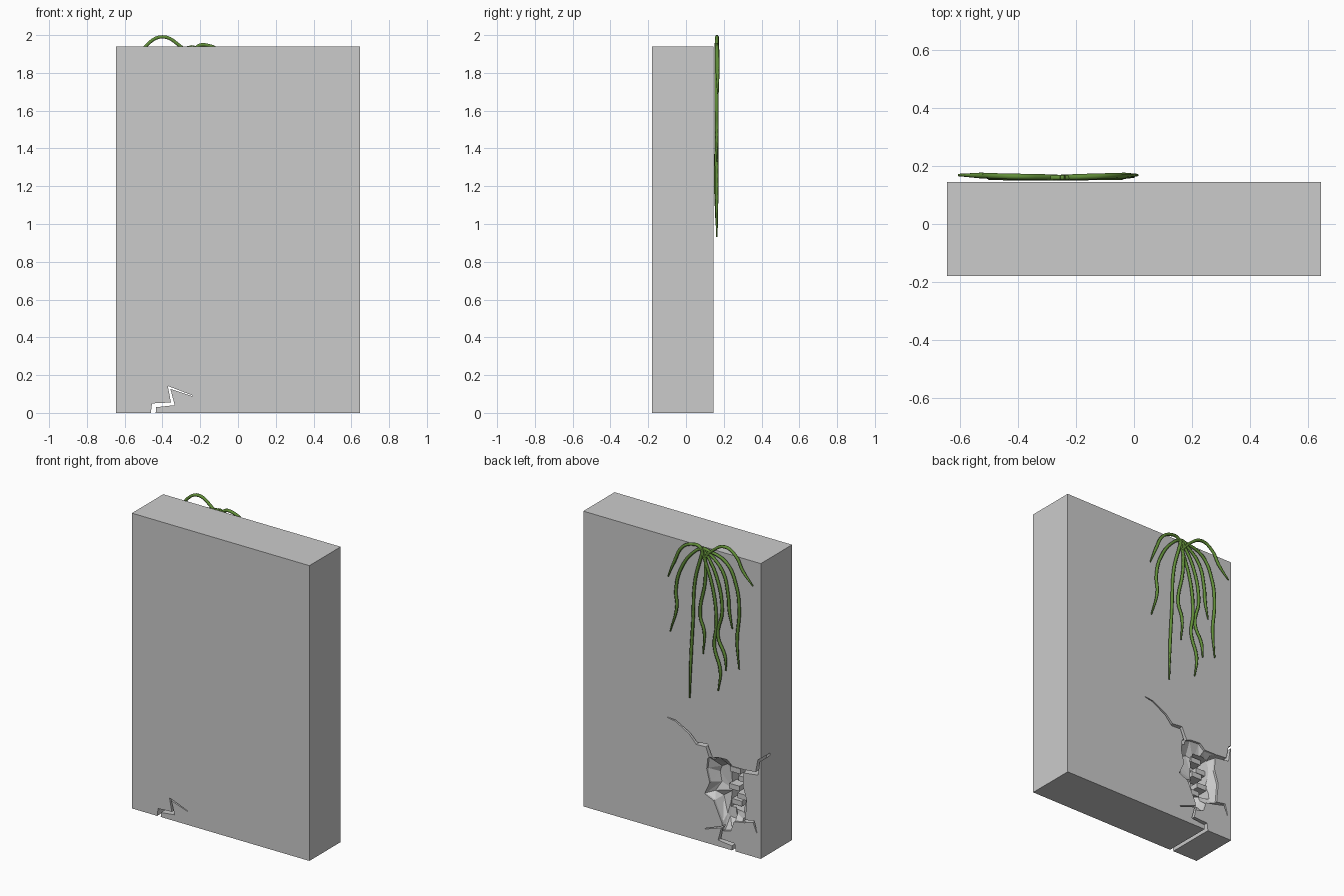
import bpy, bmesh, random
from mathutils import Vector

if "Cube" in bpy.data.objects:
    bpy.data.objects.remove(bpy.data.objects["Cube"])

random.seed(4)
BACK = 0.145   # y of the damaged face


def mesh_object(name, bm):
    bmesh.ops.recalc_face_normals(bm, faces=bm.faces)
    me = bpy.data.meshes.new(name)
    bm.to_mesh(me)
    bm.free()
    ob = bpy.data.objects.new(name, me)
    bpy.context.collection.objects.link(ob)
    return ob


def box(name, x0, x1, y0, y1, z0, z1):
    bm = bmesh.new()
    bmesh.ops.create_cube(bm, size=1)
    for v in bm.verts:
        v.co = ((x0 + x1) / 2 + v.co.x * (x1 - x0),
                (y0 + y1) / 2 + v.co.y * (y1 - y0),
                (z0 + z1) / 2 + v.co.z * (z1 - z0))
    return mesh_object(name, bm)


def crack_cutter(path, w0, w1, y0, y1=0.2):
    """Tapered zigzag ribbon in the xz plane, extruded along y."""
    pts = [Vector(p) for p in path]
    bm = bmesh.new()
    rings = []
    for i, p in enumerate(pts):
        a = (p - pts[i - 1]).normalized() if i else (pts[1] - p).normalized()
        b = (pts[i + 1] - p).normalized() if i < len(pts) - 1 else a
        na, nb = Vector((-a.y, a.x)), Vector((-b.y, b.x))
        n = (na + nb).normalized()
        half = (w0 + (w1 - w0) * i / (len(pts) - 1)) / 2
        off = n * half / max(n.dot(na), 0.45)
        q, r = p + off, p - off
        rings.append([bm.verts.new(c) for c in (
            (q.x, y0, q.y), (r.x, y0, r.y), (r.x, y1, r.y), (q.x, y1, q.y))])
    for s, t in zip(rings, rings[1:]):
        for k in range(4):
            bm.faces.new((s[k], s[(k + 1) % 4], t[(k + 1) % 4], t[k]))
    bm.faces.new(rings[0])
    bm.faces.new(rings[-1])
    return mesh_object("crack_cutter", bm)


def hole_cutter(outline):
    """Broken plaster: straight mouth, ragged sloping sides, faceted floor."""
    bm = bmesh.new()
    c = Vector((-0.40, 0.36))
    mouth, lip, floor = [], [], []
    for x, z in outline:
        k = random.uniform(0.6, 0.85)
        mouth.append(bm.verts.new((x, 0.2, z)))
        lip.append(bm.verts.new((x, BACK - 0.015, z)))
        floor.append(bm.verts.new((c.x + (x - c.x) * k, random.uniform(0.06, 0.1),
                                   c.y + (z - c.y) * k)))
    n = len(outline)
    mid = bm.verts.new((c.x, 0.07, c.y))
    bm.faces.new(mouth)
    for i in range(n):
        j = (i + 1) % n
        bm.faces.new((mouth[i], mouth[j], lip[j], lip[i]))
        bm.faces.new((lip[i], lip[j], floor[j]))
        bm.faces.new((lip[i], floor[j], floor[i]))
        bm.faces.new((floor[i], floor[j], mid))
    return mesh_object("hole_cutter", bm)


def cut(target, cutter):
    m = target.modifiers.new("cut", 'BOOLEAN')
    m.operation, m.solver, m.object = 'DIFFERENCE', 'EXACT', cutter
    bpy.context.view_layer.objects.active = target
    bpy.ops.object.modifier_apply(modifier=m.name)
    bpy.data.objects.remove(cutter)


# Wall slab
wall = box("wall", -0.645, 0.645, -0.18, BACK, 0, 1.94)

# Broken hole in the back and the deeper slot behind it
cut(wall, hole_cutter([
    (-.26, .56), (-.33, .583), (-.4, .587), (-.44, .553), (-.52, .554), (-.514, .447),
    (-.543, .356), (-.529, .206), (-.449, .191), (-.427, .126), (-.375, .11),
    (-.361, .165), (-.303, .291), (-.237, .32), (-.274, .402), (-.252, .488)]))
cut(wall, box("slot_cutter", -0.5, -0.385, 0.0, 0.115, 0.25, 0.53))

# Cracks: the lowest runs right through the wall, the rest are shallow
cut(wall, crack_cutter([(-.45, -.02), (-.445, .04), (-.345, .048), (-.365, .135),
                        (-.24, .09)], .028, .004, -0.3))
cut(wall, crack_cutter([(-.29, .55), (-.252, .64), (-.179, .635), (-.128, .687),
                        (-.026, .742), (.033, .75)], .024, .004, 0.1))
cut(wall, crack_cutter([(-.5, .54), (-.616, .553), (-.631, .642), (-.67, .667)],
                       .022, .012, 0.05))
cut(wall, crack_cutter([(-.5, .21), (-.594, .23), (-.616, .164)], .02, .004, 0.1))

# Bricks exposed inside the slot
for i in range(5):
    z = 0.265 + i * 0.054
    x = -0.505 if i % 2 else -0.455
    box("brick_%d" % (i + 1), x, x + 0.075, 0.02, 0.07 + 0.012 * (i % 3), z, z + 0.034)

# Hanging vines, as (x, z) paths
green = bpy.data.materials.new("vine_green")
green.diffuse_color = (0.12, 0.27, 0.04, 1)
green.use_nodes = True
green.node_tree.nodes["Principled BSDF"].inputs["Base Color"].default_value = green.diffuse_color
vines = [
    [(-.24, 1.9), (-.21, 1.943), (-.157, 1.945), (-.091, 1.91), (-.033, 1.8), (.012, 1.69)],
    [(-.24, 1.94), (-.186, 1.91), (-.077, 1.762), (-.04, 1.607), (-.048, 1.51), (0, 1.33)],
    [(-.24, 1.94), (-.223, 1.88), (-.179, 1.71), (-.164, 1.44), (-.15, 1.2), (-.142, .93)],
    [(-.25, 1.94), (-.252, 1.73), (-.215, 1.49), (-.244, 1.397), (-.237, 1.244)],
    [(-.22, 1.94), (-.31, 1.68), (-.332, 1.454), (-.317, 1.318), (-.361, 1.165), (-.346, 1.03)],
    [(-.24, 1.94), (-.332, 1.784), (-.376, 1.564), (-.346, 1.39), (-.397, 1.273), (-.405, 1.18)],
    [(-.25, 1.94), (-.376, 1.828), (-.419, 1.675), (-.427, 1.578), (-.449, 1.465)],
    [(-.24, 1.94), (-.405, 1.889), (-.478, 1.757), (-.5, 1.597), (-.485, 1.396), (-.5, 1.214)],
    [(-.24, 1.87), (-.31, 1.945), (-.4, 1.991), (-.48, 1.95), (-.529, 1.87), (-.605, 1.79)],
]
for i, path in enumerate(vines):
    cu = bpy.data.curves.new("vine", 'CURVE')
    cu.dimensions = '3D'
    cu.bevel_depth, cu.bevel_resolution, cu.resolution_u = 0.0105, 1, 5
    cu.use_fill_caps = True
    sp = cu.splines.new('BEZIER')
    sp.bezier_points.add(len(path) - 1)
    y_tip = 0.169 if i in (0, 8) else random.uniform(0.157, 0.164)
    for k, (p, (x, z)) in enumerate(zip(sp.bezier_points, path)):
        t = k / (len(path) - 1)
        p.co = (x, 0.16 + (y_tip - 0.16) * t, z)
        p.handle_left_type = p.handle_right_type = 'AUTO'
        p.radius = 0.85 if k == 0 else (0.4 if t == 1 else 0.95)
    cu.materials.append(green)
    ob = bpy.data.objects.new("vine_%d" % (i + 1), cu)
    bpy.context.collection.objects.link(ob)
